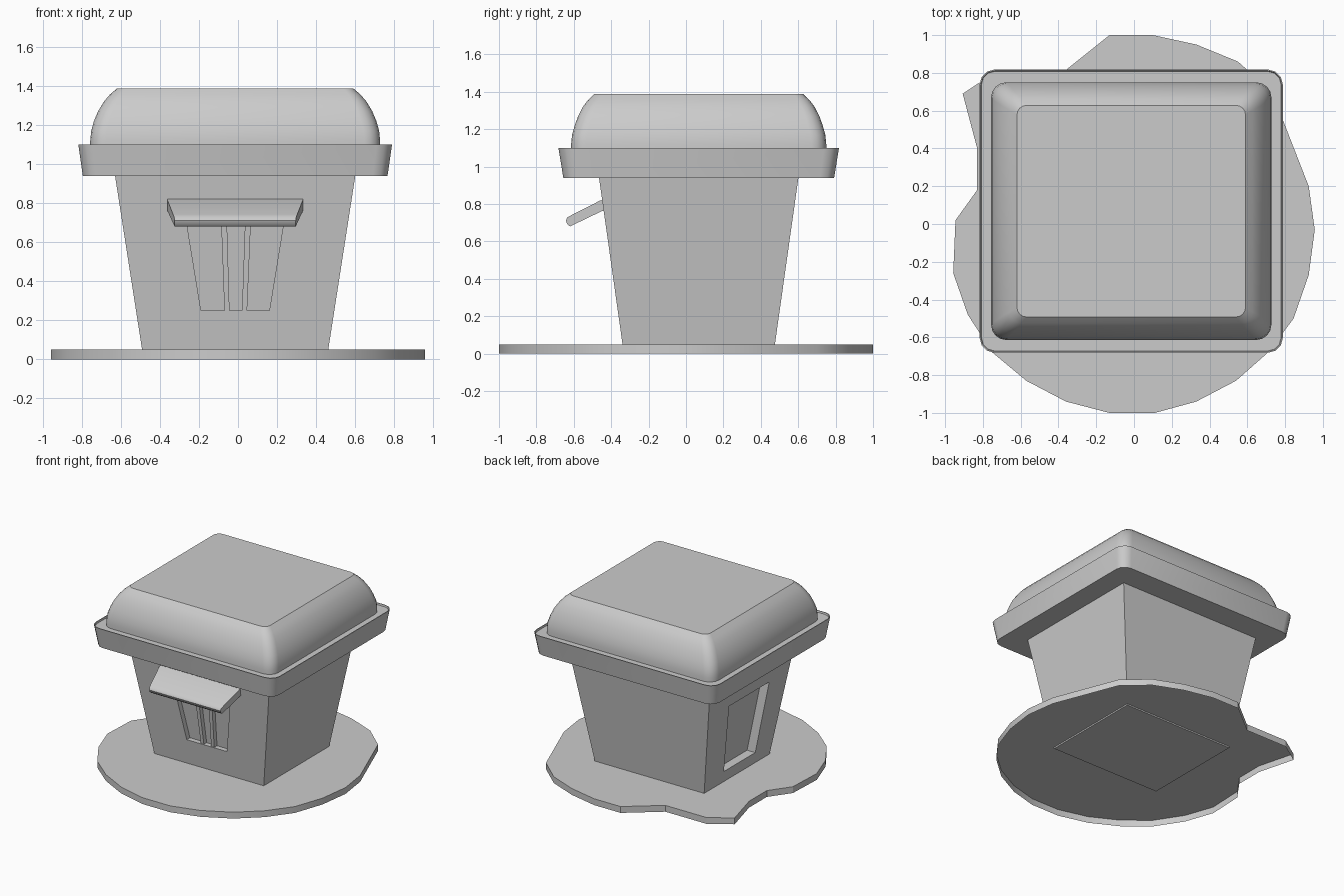
import bpy, bmesh, math

if "Cube" in bpy.data.objects:
    bpy.data.objects.remove(bpy.data.objects["Cube"])

CX, CY = -0.0145, 0.068   # centre line of the building on its ground patch


def loft(name, rings, smooth=None, caps=(True, True)):
    """Skin equal-length rings of points and cap the chosen ends."""
    bm = bmesh.new()
    loops = [[bm.verts.new(p) for p in ring] for ring in rings]
    n = len(loops[0])
    for a, b in zip(loops, loops[1:]):
        for i in range(n):
            j = (i + 1) % n
            bm.faces.new((a[i], a[j], b[j], b[i]))
    if caps[0]:
        bm.faces.new(loops[0][::-1])
    if caps[1]:
        bm.faces.new(loops[-1])
    bmesh.ops.recalc_face_normals(bm, faces=bm.faces)
    me = bpy.data.meshes.new(name)
    bm.to_mesh(me)
    bm.free()
    ob = bpy.data.objects.new(name, me)
    bpy.context.collection.objects.link(ob)
    if smooth:
        bpy.ops.object.select_all(action='DESELECT')
        ob.select_set(True)
        bpy.context.view_layer.objects.active = ob
        bpy.ops.object.shade_smooth_by_angle(angle=math.radians(smooth))
    return ob


def rounded(hx, hy, r, z, seg=3):
    """Rounded rectangle ring around the building centre."""
    pts = []
    for q, (sx, sy) in enumerate(((1, 1), (-1, 1), (-1, -1), (1, -1))):
        for k in range(seg + 1):
            a = math.pi / 2 * (q + k / seg)
            pts.append((CX + sx * (hx - r) + r * math.cos(a),
                        CY + sy * (hy - r) + r * math.sin(a), z))
    return pts


def rect(hx, hy, z):
    return [(CX + sx * hx, CY + sy * hy, z)
            for sx, sy in ((1, 1), (-1, 1), (-1, -1), (1, -1))]


def front_wall(x, z, depth):
    return (CX + x, CY - 0.400 - 0.1415 * z + depth, z)


def left_wall(y, z, depth):
    return (CX - 0.468 - 0.1564 * z + depth, 0.05 + y, z)


def panel(name, wall, bottom, top, z0, z1, d0, d1):
    """Tapered block following a sloping wall from depth d0 to d1."""
    return loft(name, [[wall(bottom[0], z0, d), wall(bottom[1], z0, d),
                        wall(top[1], z1, d), wall(top[0], z1, d)] for d in (d0, d1)])


def cut(ob, cutter):
    mod = ob.modifiers.new(cutter.name, 'BOOLEAN')
    mod.operation = 'DIFFERENCE'
    mod.solver = 'EXACT'
    mod.object = cutter
    bpy.context.view_layer.objects.active = ob
    bpy.ops.object.modifier_apply(modifier=mod.name)
    bpy.data.objects.remove(cutter)


# Ground patch with an irregular outline: top sheet and skirt, open below
outline = [(-.13, 1), (.10, 1), (.33, .95), (.55, .86), (.73, .70), (.925, .20),
           (.957, -.03), (.925, -.27), (.845, -.50), (.71, -.68), (.54, -.83),
           (.33, -.94), (.11, -1), (-.13, -1), (-.36, -.94), (-.57, -.83),
           (-.75, -.68), (-.88, -.48), (-.957, -.26), (-.945, .02), (-.83, .18),
           (-.83, .40), (-.907, .69), (-.74, .80), (-.38, .80)]
loft("ground_patch", [[(x, y, z) for x, y in outline] for z in (0, 0.05)], 30,
     caps=(False, True))

# Tapered walls with a front window recess and a side doorway
walls = loft("walls", [rect(.475, .406, .04), rect(.615, .533, .94)])
cut(walls, panel("window_cutter", front_wall, (-.175, .175), (-.26, .26),
                 .25, .77, -.1, .04))
cut(walls, panel("door_cutter", left_wall, (-.19, .20), (-.24, .26),
                 .14, .70, -.1, .07))

# Window bars
for b, t in ((-.042, -.059), (.048, .068)):
    panel("window_bar", front_wall, (b - .013, b + .013), (t - .015, t + .015),
          .25, .77, .005, .045)

# Sloping awning above the window
section = [(-.43, .825, .3475), (-.46, .818, .3475), (-.61, .742, .318),
           (-.635, .728, .312), (-.642, .71, .310), (-.635, .692, .310),
           (-.62, .68, .310), (-.45, .762, .3475), (-.43, .768, .3475)]
loft("awning", [[(CX + s * hw, y, z) for y, z, hw in section] for s in (-1, 1)], 40)

# Roof rim: flared tray with a thin lip
loft("roof_rim", [rounded(.780, .724, .075, .94), rounded(.803, .750, .08, 1.10),
                  rounded(.797, .744, .075, 1.10), rounded(.793, .740, .07, 1.088)], 30)

# Domed roof with a flat top, standing in the tray
dome = [(.742, .682, .08, 1.08), (.742, .682, .08, 1.12), (.737, .677, .08, 1.17),
        (.723, .663, .08, 1.22), (.702, .645, .075, 1.27), (.672, .619, .07, 1.32),
        (.642, .593, .06, 1.355), (.605, .560, .05, 1.387)]
loft("roof_dome", [rounded(*d, seg=4) for d in dome], 30)
